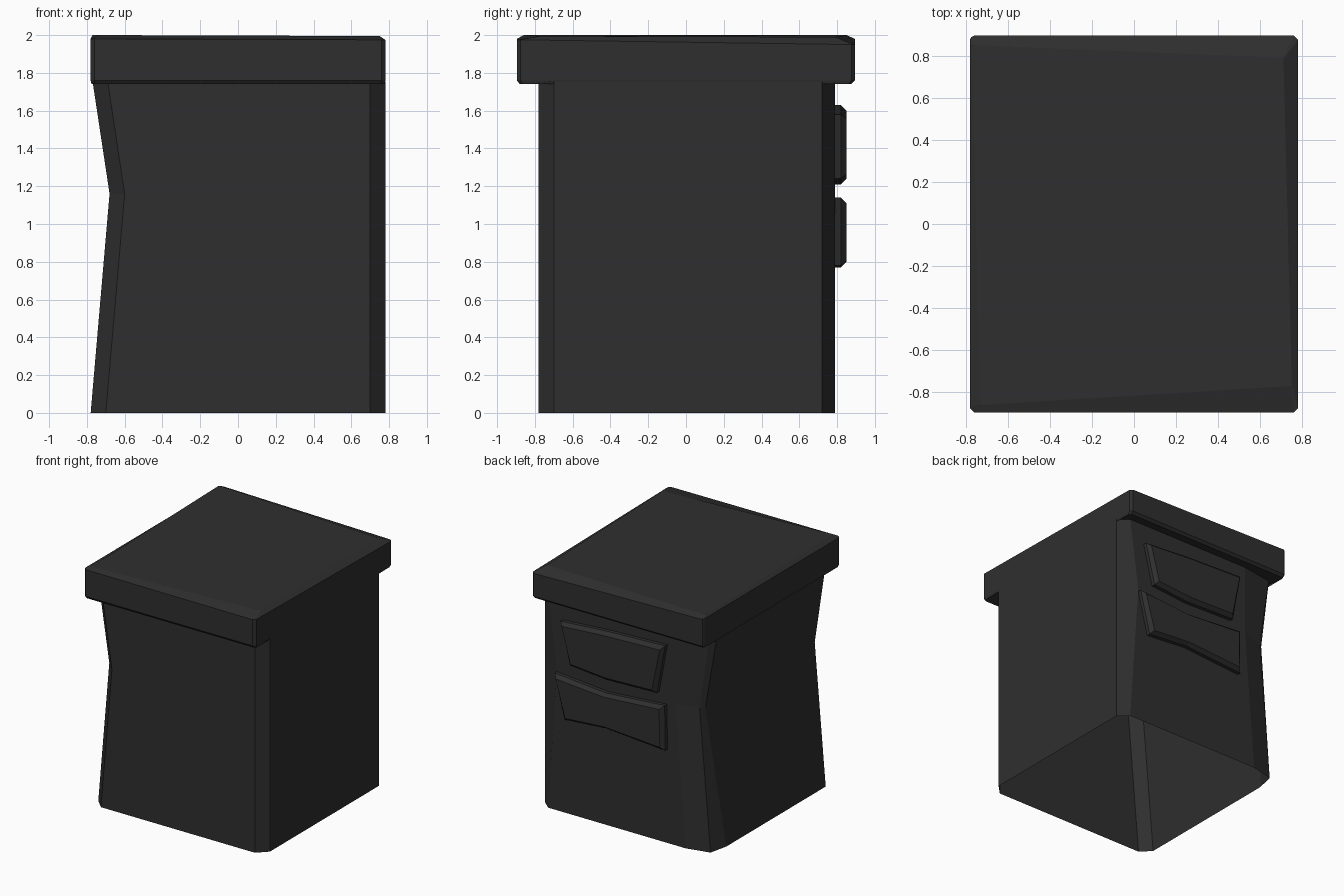
import bpy
import bmesh

cube = bpy.data.objects.get("Cube")
if cube:
    bpy.data.objects.remove(cube)

charcoal = bpy.data.materials.new("charcoal")
charcoal.use_nodes = True
colour = (0.028, 0.028, 0.028, 1)
charcoal.diffuse_color = colour
charcoal.node_tree.nodes["Principled BSDF"].inputs["Base Color"].default_value = colour


def skin(name, rings, cap_end=True):
    """Join rings of equal length with quads, optionally closing the last one."""
    bm = bmesh.new()
    loops = [[bm.verts.new(p) for p in ring] for ring in rings]
    for a, b in zip(loops, loops[1:]):
        for i in range(len(a)):
            j = (i + 1) % len(a)
            bm.faces.new((a[i], a[j], b[j], b[i]))
    if cap_end:
        bm.faces.new(loops[-1])
    mesh = bpy.data.meshes.new(name)
    bm.to_mesh(mesh)
    bm.free()
    mesh.materials.append(charcoal)
    obj = bpy.data.objects.new(name, mesh)
    bpy.context.collection.objects.link(obj)
    return obj


# Body: straight left side, right side pinched at mid height, open underneath
def body_ring(z, side, back_left, back_right, corner_y):
    s = side
    return [(x, y, z) for x, y in (
        (0.70, -0.78), (0.78, -0.70),
        (0.78, 0.72), (back_left, 0.79),
        (back_right, 0.79), (s + 0.035, 0.745), (s, corner_y),
        (s, -0.70), (s + 0.08, -0.78))]


body_top = body_ring(1.755, -0.77, 0.70, -0.46, 0.70)
skin("body", [body_ring(0, -0.78, 0.70, -0.55, 0.59),
              body_ring(1.16, -0.68, 0.62, -0.46, 0.72),
              body_top], cap_end=False)


# Lid: overhanging slab with cut corners and an uneven bevelled top
def lid_ring(corners, heights, cut):
    (ax, ay), (bx, by), (cx, cy), (dx, dy) = corners
    ha, hb, hc, hd = heights
    return [(ax - cut, ay, ha), (ax, ay + cut, ha),
            (bx, by - cut, hb), (bx - cut, by, hb),
            (cx + cut, cy, hc), (cx + cut / 3, cy - cut / 3, hc), (cx, cy - cut, hc),
            (dx, dy + cut, hd), (dx + cut, dy, hd)]


def box(x, front, back):
    return ((x, front), (x, back), (-x, back), (-x, front))


top_corners = ((0.75, -0.77), (0.71, 0.79), (-0.77, 0.85), (-0.73, -0.86))
skin("lid", [body_top,
             lid_ring(box(0.775, -0.88, 0.875), [1.74] * 4, 0.015),
             lid_ring(box(0.78, -0.895, 0.895), [1.76] * 4, 0.02),
             lid_ring(box(0.78, -0.895, 0.895), (1.975, 1.95, 1.98, 1.98), 0.02),
             lid_ring(top_corners, (1.995, 1.99, 2.0, 2.0), 0.005)])


# Back panels: bent plaques with a bevelled rim
def panel(name, outline):
    cx = sum(x for x, z in outline) / len(outline)
    cz = sum(z for x, z in outline) / len(outline)
    half_w = max(abs(x - cx) for x, z in outline)
    half_h = max(abs(z - cz) for x, z in outline)

    def ring(y, inset):
        sx, sz = 1 - inset / half_w, 1 - inset / half_h
        return [(cx + (x - cx) * sx, y, cz + (z - cz) * sz) for x, z in outline]

    return skin(name, [ring(0.78, 0), ring(0.82, 0), ring(0.85, 0.03)])


panel("upper_back_panel", [(0.565, 1.58), (0.48, 1.24), (0.145, 1.21),
                           (-0.31, 1.225), (-0.385, 1.63), (0.145, 1.61)])
panel("lower_back_panel", [(0.62, 1.14), (0.53, 0.78), (0.155, 0.81),
                           (-0.385, 0.77), (-0.38, 1.14), (0.155, 1.10)])
